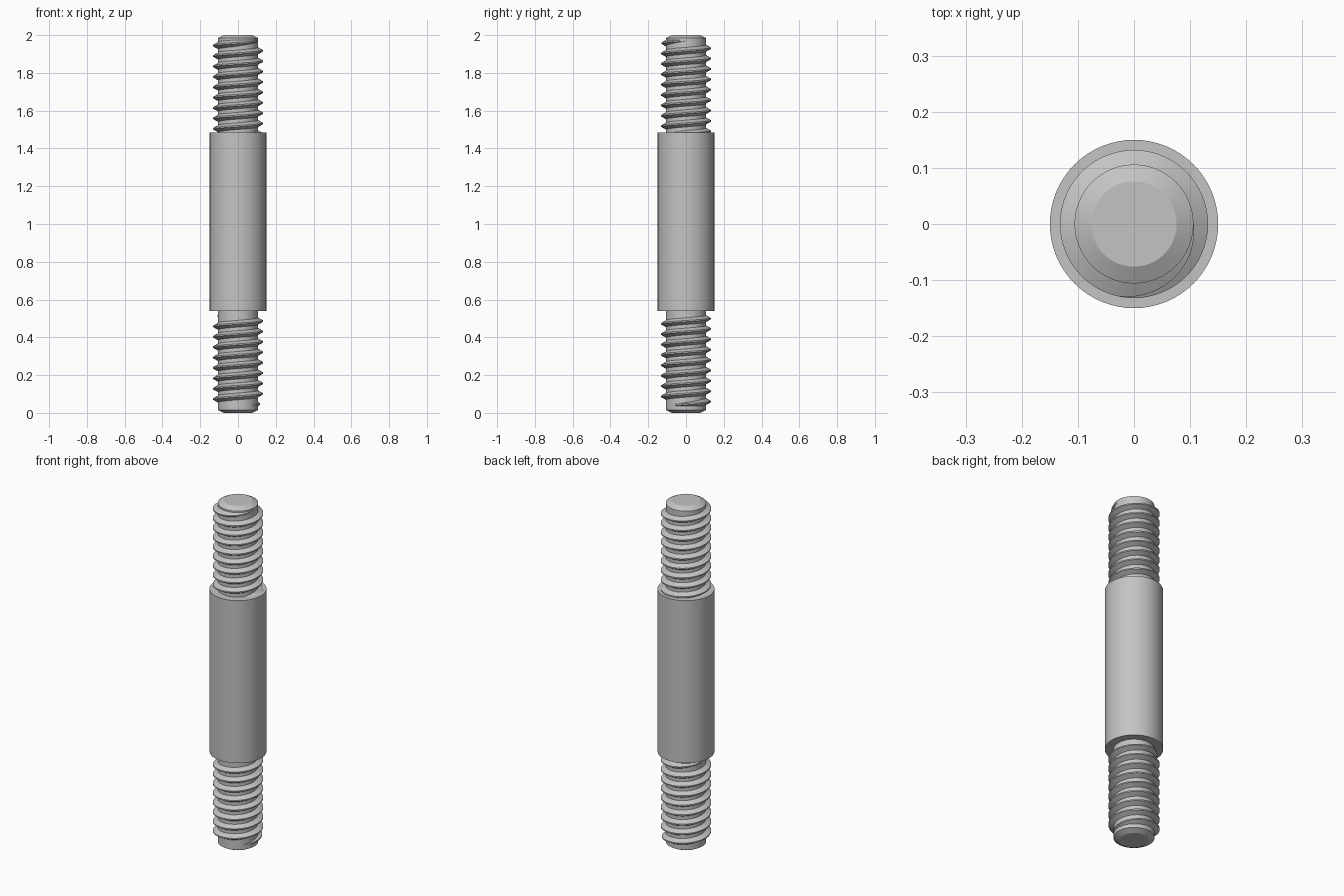
import bpy
import bmesh
from math import cos, sin, tau, radians

cube = bpy.data.objects.get("Cube")
if cube:
    bpy.data.objects.remove(cube, do_unlink=True)

STEPS = 64            # sides around the rod
CORE, CREST = 0.106, 0.132
PITCH = 0.055

steel = bpy.data.materials.new("grey steel")
steel.use_nodes = True
grey = (0.55, 0.55, 0.55, 1)
steel.diffuse_color = grey
steel.node_tree.nodes["Principled BSDF"].inputs["Base Color"].default_value = grey


def finish(name, bm):
    """Turn a bmesh into a smooth-shaded steel object with crisp edges."""
    bmesh.ops.recalc_face_normals(bm, faces=bm.faces)
    mesh = bpy.data.meshes.new(name)
    bm.to_mesh(mesh)
    bm.free()
    mesh.materials.append(steel)
    ob = bpy.data.objects.new(name, mesh)
    bpy.context.collection.objects.link(ob)
    bpy.ops.object.select_all(action="DESELECT")
    ob.select_set(True)
    bpy.context.view_layer.objects.active = ob
    bpy.ops.object.shade_smooth_by_angle(angle=radians(20))
    return ob


def bridge(bm, rings):
    """Skin a list of closed vertex rings and cap both ends."""
    for a, b in zip(rings, rings[1:]):
        n = len(a)
        for i in range(n):
            j = (i + 1) % n
            bm.faces.new((a[i], a[j], b[j], b[i]))
    bm.faces.new(rings[0][::-1])
    bm.faces.new(rings[-1])


def lathe(name, profile):
    bm = bmesh.new()
    rings = [[bm.verts.new((r * cos(tau * i / STEPS), r * sin(tau * i / STEPS), z))
              for i in range(STEPS)] for r, z in profile]
    bridge(bm, rings)
    return finish(name, bm)


def thread(name, end_angle, end_z, turns, runout=0.28):
    """Right-handed ridge swept up the core, fading out at both ends."""
    bm = bmesh.new()
    count = round(turns * STEPS)
    rings = []
    for i in range(count + 1):
        t = i / STEPS
        fade = max(0.02, min(1, t / runout, (turns - t) / runout))
        angle = end_angle - tau * (turns - t)
        z = end_z - PITCH * (turns - t)
        tip = CORE + (CREST - CORE) * fade
        foot = 0.0035 + 0.015 * fade
        section = ((CORE - 0.001, -foot), (tip, -0.0035),
                   (tip, 0.0035), (CORE - 0.001, foot))
        rings.append([bm.verts.new((r * cos(angle), r * sin(angle), z + dz))
                      for r, dz in section])
    bridge(bm, rings)
    return finish(name, bm)


# Thick plain shank in the middle
lathe("shank", [(0.15, 0.54), (0.15, 1.484)])

# Thinner chamfered studs at both ends
lathe("lower_stud", [(0.076, 0), (CORE, 0.016), (CORE, 0.55)])
lathe("upper_stud", [(CORE, 1.47), (CORE, 1.984), (0.076, 2)])

# Lower thread stops short of the shank, upper thread runs into it
thread("lower_thread", radians(190), 0.515, 8.64)
thread("upper_thread", 0, 1.972, 9.3)
